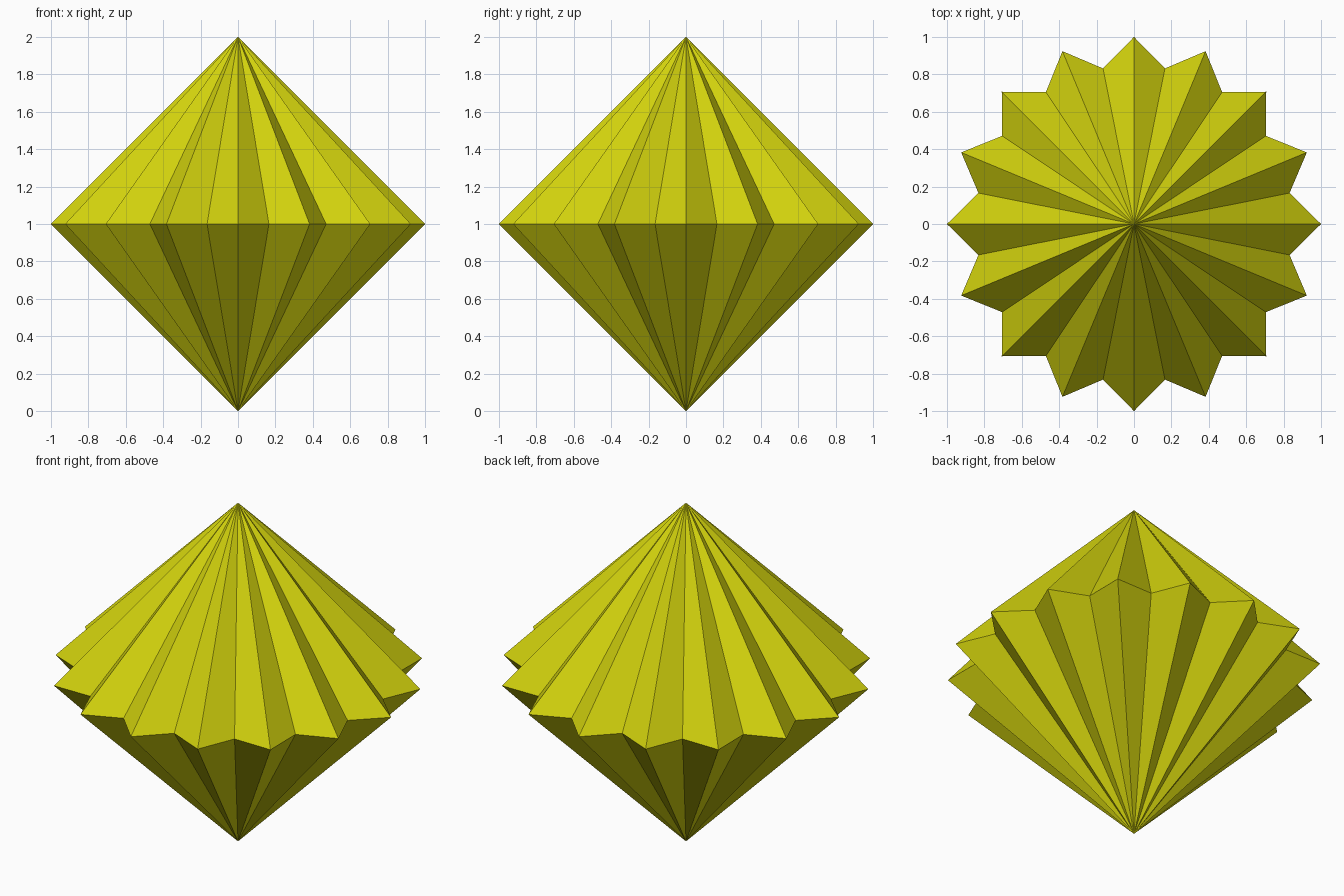
import bpy, bmesh, math

if "Cube" in bpy.data.objects:
    bpy.data.objects.remove(bpy.data.objects["Cube"])

POINTS = 16        # tips around the rim
OUTER = 1.0        # tip radius
INNER = 0.848      # notch radius

yellow = bpy.data.materials.new("yellow")
yellow.diffuse_color = (0.65, 0.65, 0.004, 1.0)
yellow.use_nodes = True
yellow.node_tree.nodes["Principled BSDF"].inputs["Base Color"].default_value = yellow.diffuse_color

bm = bmesh.new()
top = bm.verts.new((0, 0, 2))
bottom = bm.verts.new((0, 0, 0))

# Star-shaped rim at mid height
rim = []
for i in range(POINTS * 2):
    a = math.pi * i / POINTS
    r = INNER if i % 2 else OUTER
    rim.append(bm.verts.new((r * math.cos(a), r * math.sin(a), 1)))

# Fluted upper and lower cones
for i, v in enumerate(rim):
    w = rim[(i + 1) % len(rim)]
    bm.faces.new((v, w, top))
    bm.faces.new((w, v, bottom))

mesh = bpy.data.meshes.new("star_bipyramid")
bm.to_mesh(mesh)
bm.free()
mesh.materials.append(yellow)
bpy.context.collection.objects.link(bpy.data.objects.new("star_bipyramid", mesh))
